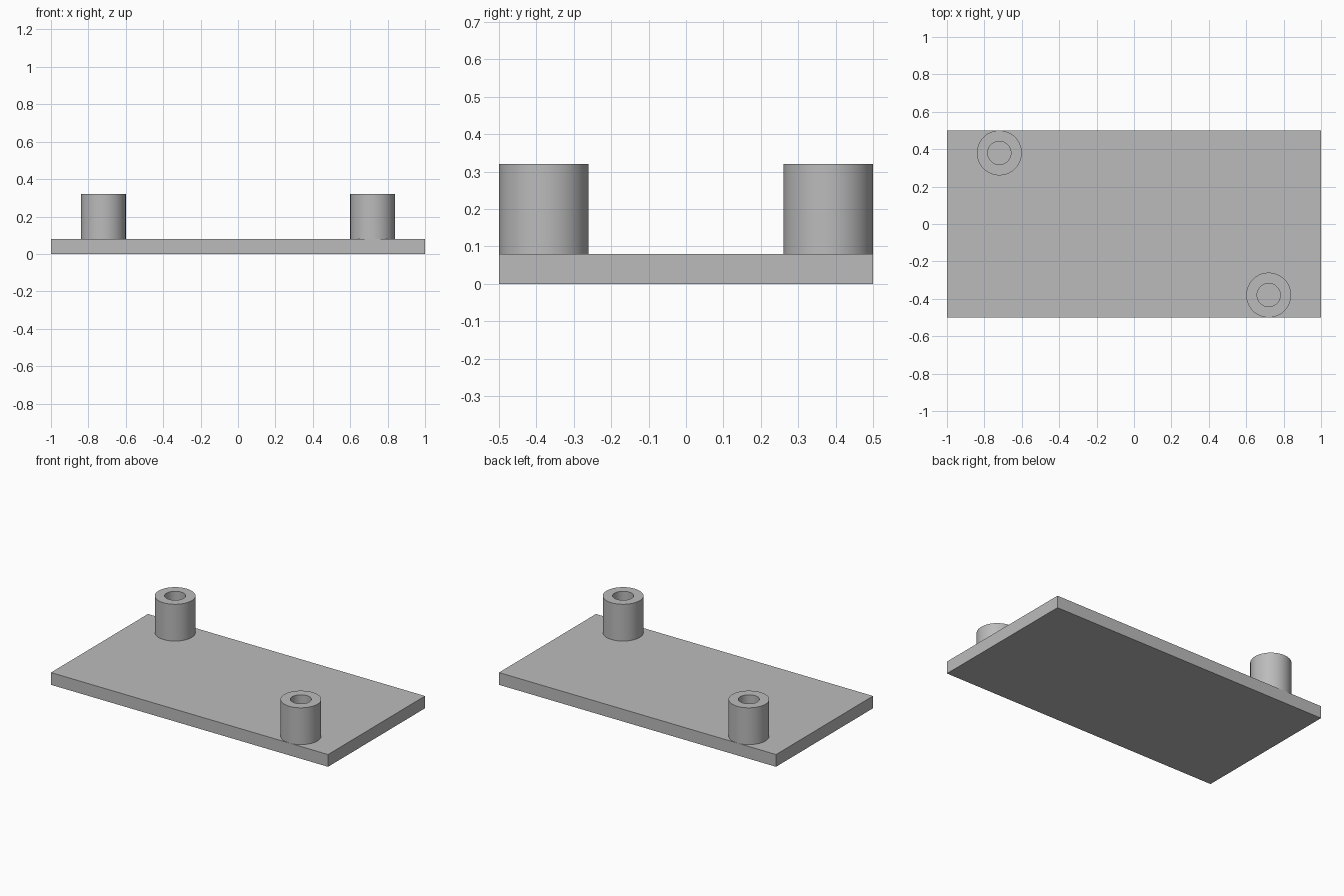
import bpy
import bmesh
import math
from mathutils import Vector

cube = bpy.data.objects.get("Cube")
if cube:
    bpy.data.objects.remove(cube, do_unlink=True)

PLATE_TOP, POST_TOP = 0.08, 0.32
OUTER, BORE = 0.12, 0.062
SEGMENTS = 64

grey = bpy.data.materials.new("plain grey")
grey.use_nodes = True
colour = (0.5, 0.5, 0.5, 1)
grey.diffuse_color = colour
grey.node_tree.nodes["Principled BSDF"].inputs["Base Color"].default_value = colour


def add_object(name, bm, location=(0, 0, 0)):
    bmesh.ops.recalc_face_normals(bm, faces=bm.faces)
    mesh = bpy.data.meshes.new(name)
    bm.to_mesh(mesh)
    bm.free()
    mesh.materials.append(grey)
    obj = bpy.data.objects.new(name, mesh)
    obj.location = location
    bpy.context.collection.objects.link(obj)
    return obj


# Flat base plate
bm = bmesh.new()
bmesh.ops.create_cube(bm, size=1)
bmesh.ops.scale(bm, vec=(2, 1, PLATE_TOP), verts=bm.verts)
bmesh.ops.translate(bm, vec=(0, 0, PLATE_TOP / 2), verts=bm.verts)
add_object("base_plate", bm)


# Hollow post: a rectangular wall section spun around the upright axis
def add_post(name, x, y):
    bm = bmesh.new()
    height = POST_TOP - PLATE_TOP
    section = [(BORE, 0), (OUTER, 0), (OUTER, height), (BORE, height)]
    verts = [bm.verts.new((r, 0, z)) for r, z in section]
    edges = [bm.edges.new((verts[i - 1], verts[i])) for i in range(len(verts))]
    bmesh.ops.spin(bm, geom=verts + edges, cent=Vector(), axis=(0, 0, 1),
                   angle=math.tau, steps=SEGMENTS, use_merge=True)
    bmesh.ops.remove_doubles(bm, verts=bm.verts, dist=0.0001)
    post = add_object(name, bm, (x, y, PLATE_TOP))
    bpy.ops.object.select_all(action="DESELECT")
    post.select_set(True)
    bpy.context.view_layer.objects.active = post
    bpy.ops.object.shade_smooth_by_angle(angle=math.radians(30))


# Two posts at opposite corners
add_post("front_left_post", 0.72, -0.38)
add_post("back_right_post", -0.72, 0.38)
